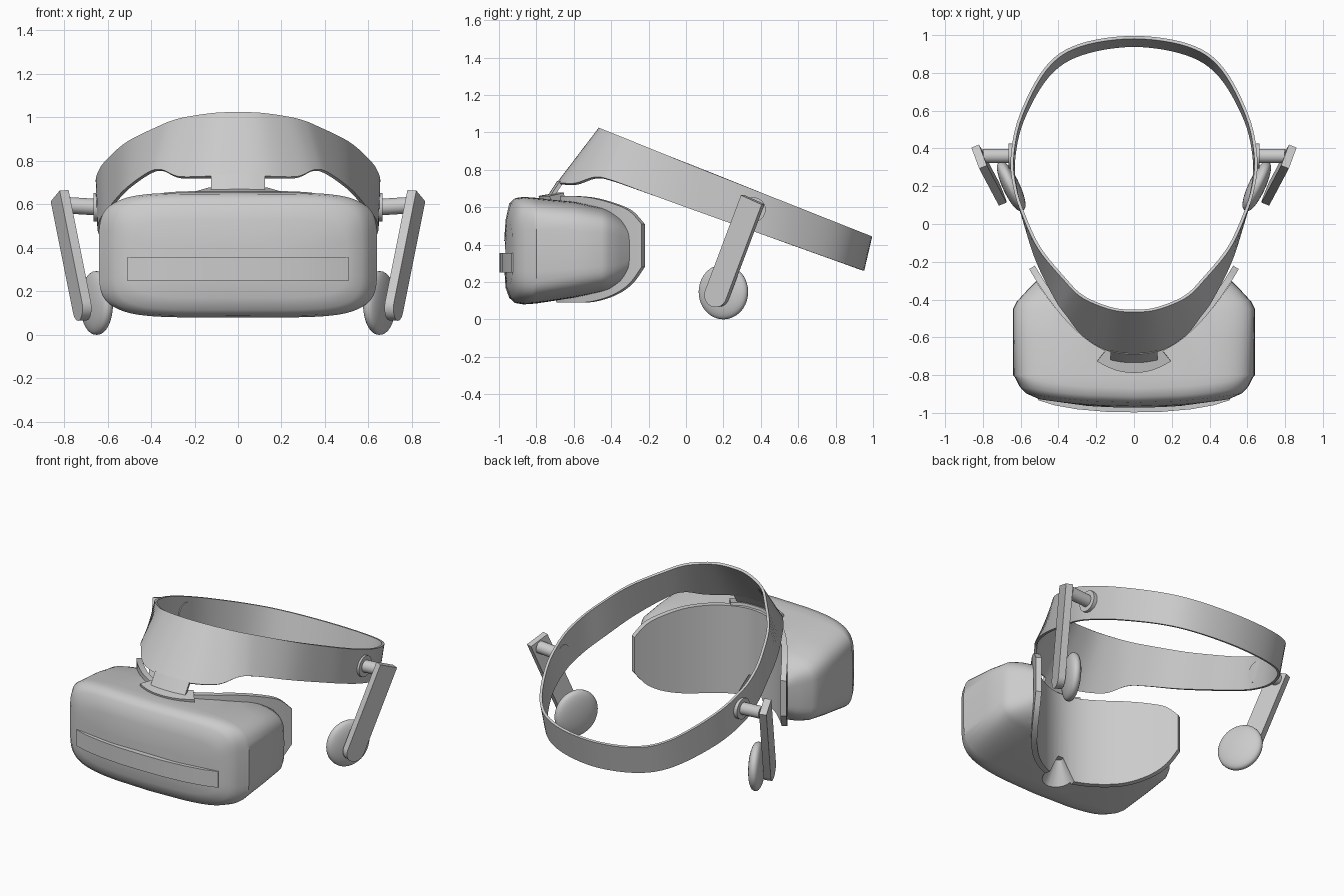
import bpy, bmesh, math
from mathutils import Vector, Matrix

cube = bpy.data.objects.get("Cube")
if cube:
    bpy.data.objects.remove(cube)

grey = bpy.data.materials.new("light grey plastic")
grey.use_nodes = True
grey.diffuse_color = (0.6, 0.6, 0.6, 1)
grey.node_tree.nodes["Principled BSDF"].inputs["Base Color"].default_value = (0.6, 0.6, 0.6, 1)


def finish(name, bm, angle=35):
    """Turn a bmesh into a shaded, coloured object."""
    bmesh.ops.recalc_face_normals(bm, faces=bm.faces)
    mesh = bpy.data.meshes.new(name)
    bm.to_mesh(mesh)
    bm.free()
    obj = bpy.data.objects.new(name, mesh)
    bpy.context.collection.objects.link(obj)
    mesh.materials.append(grey)
    shade(obj, angle)
    return obj


def shade(obj, angle=35):
    bpy.ops.object.select_all(action='DESELECT')
    obj.select_set(True)
    bpy.context.view_layer.objects.active = obj
    bpy.ops.object.shade_smooth_by_angle(angle=math.radians(angle))


def apply_modifier(obj, kind, **settings):
    mod = obj.modifiers.new(kind.lower(), kind)
    for key, value in settings.items():
        setattr(mod, key, value)
    bpy.context.view_layer.objects.active = obj
    bpy.ops.object.modifier_apply(modifier=mod.name)


def cut(obj, cutter):
    apply_modifier(obj, 'BOOLEAN', operation='DIFFERENCE', solver='EXACT', object=cutter)
    shade(obj)


def smooth_path(points, closed, steps=6):
    """Catmull-Rom curve through the points."""
    pts = [Vector(p) for p in points]
    n = len(pts)
    at = (lambda i: pts[i % n]) if closed else (lambda i: pts[max(0, min(i, n - 1))])
    out = []
    for i in range(n if closed else n - 1):
        a, b, c, d = (at(i + k) for k in (-1, 0, 1, 2))
        for s in range(steps):
            t = s / steps
            out.append(b + (c - a) * t / 2 + (2 * a - 5 * b + 4 * c - d) * t * t / 2
                       + (3 * b - 3 * c + d - a) * t ** 3 / 2)
    return out if closed else out + [pts[-1]]


def mirrored(half, closed=False):
    """Half path from the middle at x = 0, mirrored to -x."""
    other = [(-p[0], *p[1:]) for p in half[1:-1 if closed else None]]
    return list(half) + other[::-1] if closed else other[::-1] + list(half)


def ribbon(name, low, high, thickness, closed=False):
    """Band between two mirrored edge paths."""
    bm = bmesh.new()
    rows = [[bm.verts.new(p) for p in smooth_path(mirrored(edge, closed), closed)]
            for edge in (low, high)]
    n = len(rows[0])
    for i in range(n if closed else n - 1):
        j = (i + 1) % n
        bm.faces.new((rows[0][i], rows[0][j], rows[1][j], rows[1][i]))
    obj = finish(name, bm)
    apply_modifier(obj, 'SOLIDIFY', thickness=thickness, offset=0)
    shade(obj)
    return obj


def prism(name, outline, depth):
    """Extrude a closed outline of 3D points along a vector."""
    bm = bmesh.new()
    face = bm.faces.new([bm.verts.new(p) for p in outline])
    new = bmesh.ops.extrude_face_region(bm, geom=[face])["geom"]
    bmesh.ops.translate(bm, vec=depth, verts=[v for v in new if isinstance(v, bmesh.types.BMVert)])
    return finish(name, bm)


def cylinder(name, start, end, r1, r2=None):
    a, b = Vector(start), Vector(end)
    bm = bmesh.new()
    turn = (b - a).to_track_quat('Z', 'Y').to_matrix().to_4x4()
    bmesh.ops.create_cone(bm, cap_ends=True, segments=32, radius1=r1,
                          radius2=r1 if r2 is None else r2, depth=(b - a).length,
                          matrix=Matrix.Translation((a + b) / 2) @ turn)
    return finish(name, bm)


# Visor body: rounded sections from front to back (y, half width, bottom, top)
sections = [(-.972, .25, .28, .42), (-.965, .5, .17, .53), (-.945, .57, .115, .62),
            (-.915, .605, .088, .648), (-.87, .63, .08, .655), (-.8, .64, .085, .65),
            (-.6, .64, .115, .63), (-.45, .64, .145, .60), (-.41, .62, .155, .585),
            (-.35, .565, .185, .555), (-.29, .505, .24, .50)]
bm = bmesh.new()
rings = []
for y, half, low, high in sections:
    ring = []
    for i in range(64):
        a = math.tau * i / 64
        c, s = math.cos(a), math.sin(a)
        x = half * math.copysign(abs(c) ** 0.4, c)
        z = (low + high) / 2 + (high - low) / 2 * math.copysign(abs(s) ** 0.4, s)
        bow = 0.06 * (x / 0.64) ** 2 if y < -0.85 else 0
        ring.append(bm.verts.new((x, y + bow, z)))
    rings.append(ring)
for r, q in zip(rings, rings[1:]):
    for i in range(64):
        j = (i + 1) % 64
        bm.faces.new((r[i], r[j], q[j], q[i]))
bm.faces.new(rings[0])
bm.faces.new(rings[-1])
visor = finish("visor_body", bm)

# Curved face hollow and nose opening
xs = [i / 20 * 0.7 for i in range(-20, 21)]
hollow = prism("face_hollow_cutter",
               [(x, -.705 + 1.5 * x * x, -.2) for x in xs] + [(.7, .3, -.2), (-.7, .3, -.2)],
               (0, 0, 1.4))
nose = cylinder("nose_cutter", (0, -.69, .03), (0, -.69, .23), .13, .025)
cut(visor, hollow)
cut(visor, nose)

# Face cushion (x, bottom, top)
columns = [(0, .09, .66), (.12, .09, .66), (.24, .09, .66), (.35, .095, .65),
           (.44, .13, .62), (.5, .19, .58), (.54, .28, .51)]
cushion = ribbon("face_cushion",
                 [(x, -.69 + 1.58 * x * x, low) for x, low, high in columns],
                 [(x, -.69 + 1.58 * x * x, high) for x, low, high in columns], .035)
cut(cushion, nose)
for helper in (hollow, nose):
    bpy.data.objects.remove(helper)

# Raised band across the visor front
edge = mirrored([(0, -.997), (.15, -.994), (.3, -.981), (.42, -.96), (.51, -.932)])
prism("front_band", [(x, y, .25) for x, y in edge] + [(.5, -.9, .25), (-.5, -.9, .25)], (0, 0, .105))

# Head strap: flared at the brow, upright at the back
low_front = [(0, -.685, .725), (.14, -.665, .725), (.27, -.585, .725), (.35, -.485, .757)]
low_back = [(.41, -.4), (.51, -.2), (.58, .016), (.625, .18), (.637, .34),
            (.59, .55), (.455, .785), (.28, .9), (0, .945)]
high = [(0, -.46), (.1, -.452), (.2, -.42), (.285, -.375), (.36, -.3), (.5, -.13),
        (.585, .05), (.63, .19), (.645, .35), (.6, .57), (.465, .825), (.29, .945), (0, .988)]
ribbon("head_strap", low_front + [(x, y, .6 - .358 * y) for x, y in low_back],
       [(x, y, 1.02 - .397 * (y + .46)) for x, y in high], .016, closed=True)

# Strap tab and the curved bracket that holds it
ribbon("strap_tab", [(0, -.735, .65), (.06, -.732, .65), (.122, -.72, .65)],
       [(0, -.68, .735), (.06, -.677, .735), (.122, -.665, .735)], .02)
ribbon("strap_bracket", [(0, -.785, .643), (.1, -.77, .643), (.195, -.725, .643)],
       [(0, -.69, .66), (.07, -.685, .66), (.135, -.65, .66)], .035)

# Earphone arms, pegs and pads on both sides
for side, label in ((1, "left"), (-1, "right")):
    def at(x, y, z):
        return Vector((side * x, y, z))

    cylinder(label + "_peg_flange", at(.63, .36, .587), at(.665, .36, .587), .066)
    cylinder(label + "_peg", at(.64, .36, .587), at(.80, .36, .597), .038)

    top, bottom = at(.82, .357, .64), at(.718, .165, .13)
    along = (bottom - top).normalized()
    wide = at(.33, .88, -.36)
    wide = (wide - along * wide.dot(along)).normalized()
    normal = along.cross(wide)
    outline = [top - wide * .064, top + wide * .064]
    for i in range(17):
        a = math.pi * i / 16
        outline.append(bottom + wide * .064 * math.cos(a) + along * .064 * math.sin(a))
    prism(label + "_earphone_arm", [p - normal * .022 for p in outline], normal * .044)

    # Flattened cushion disc turned toward the ear
    bm = bmesh.new()
    bmesh.ops.create_uvsphere(bm, u_segments=40, v_segments=20, radius=1)
    for v in bm.verts:
        v.co.z = math.copysign(abs(v.co.z) ** 0.8, v.co.z)
    face_dir = at(.9, -.42, 0)
    turn = face_dir.to_track_quat('Z', 'Y').to_matrix().to_4x4()
    bm.transform(Matrix.Translation(at(.65, .2, .147)) @ turn @ Matrix.Diagonal((.143, .147, .045, 1)))
    finish(label + "_earphone_pad", bm, 60)
